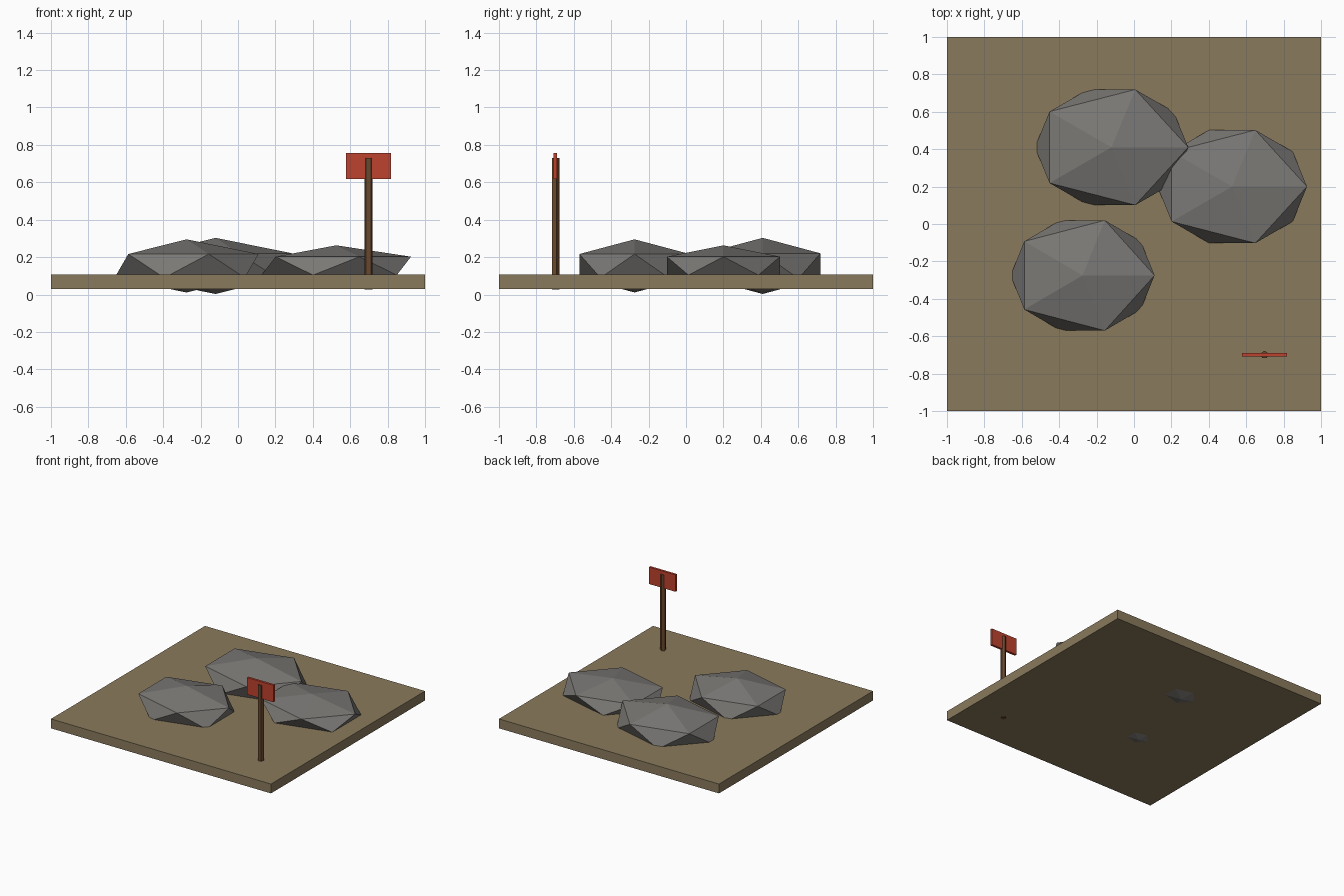
import bpy, bmesh, math

if "Cube" in bpy.data.objects:
    bpy.data.objects.remove(bpy.data.objects["Cube"])


def srgb(r, g, b):
    f = lambda c: c / 12.92 if c <= 0.04045 else ((c + 0.055) / 1.055) ** 2.4
    return (f(r / 255), f(g / 255), f(b / 255), 1)


def material(name, *rgb):
    m = bpy.data.materials.new(name)
    m.diffuse_color = srgb(*rgb)
    m.use_nodes = True
    m.node_tree.nodes["Principled BSDF"].inputs["Base Color"].default_value = m.diffuse_color
    return m


earth = material("earth_brown", 138, 122, 92)
stone = material("stone_grey", 122, 120, 117)
wood = material("wood_brown", 105, 72, 45)
red = material("sign_red", 190, 66, 46)


def box(name, loc, size, mat):
    bpy.ops.mesh.primitive_cube_add(size=1, location=loc)
    ob = bpy.context.object
    ob.name = name
    ob.scale = size
    ob.data.materials.append(mat)


def rock(name, x, y, z, rx, ry, rz):
    """Squashed icosahedron standing on one corner; rx and ry are ring radii."""
    bm = bmesh.new()
    bm.verts.new((0, 0, rz))
    bm.verts.new((0, 0, -rz))
    for k in range(10):
        a = math.radians(36 * k)
        h = rz / math.sqrt(5) * (1 if k % 2 == 0 else -1)
        bm.verts.new((rx * math.cos(a), ry * math.sin(a), h))
    bmesh.ops.convex_hull(bm, input=bm.verts)
    bmesh.ops.recalc_face_normals(bm, faces=bm.faces)
    me = bpy.data.meshes.new(name)
    bm.to_mesh(me)
    bm.free()
    me.materials.append(stone)
    ob = bpy.data.objects.new(name, me)
    ob.location = (x, y, z)
    bpy.context.collection.objects.link(ob)


# Ground slab
box("ground_slab", (0, 0, 0.0675), (2, 2, 0.077), earth)

# Boulders sunk into the slab
rock("rock_back", -0.12, 0.41, 0.153, 0.41, 0.325, 0.15)
rock("rock_front", -0.275, -0.275, 0.153, 0.385, 0.31, 0.142)
rock("rock_right", 0.525, 0.20, 0.153, 0.40, 0.318, 0.11)

# Five-sided post with its corner to the back and a flat side to the front
bpy.ops.mesh.primitive_cylinder_add(vertices=5, radius=0.022, depth=0.702,
                                    location=(0.698, -0.699, 0.378))
post = bpy.context.object
post.name = "sign_post"
post.data.materials.append(wood)

# Sign board
box("sign_board", (0.698, -0.699, 0.6875), (0.24, 0.019, 0.139), red)
